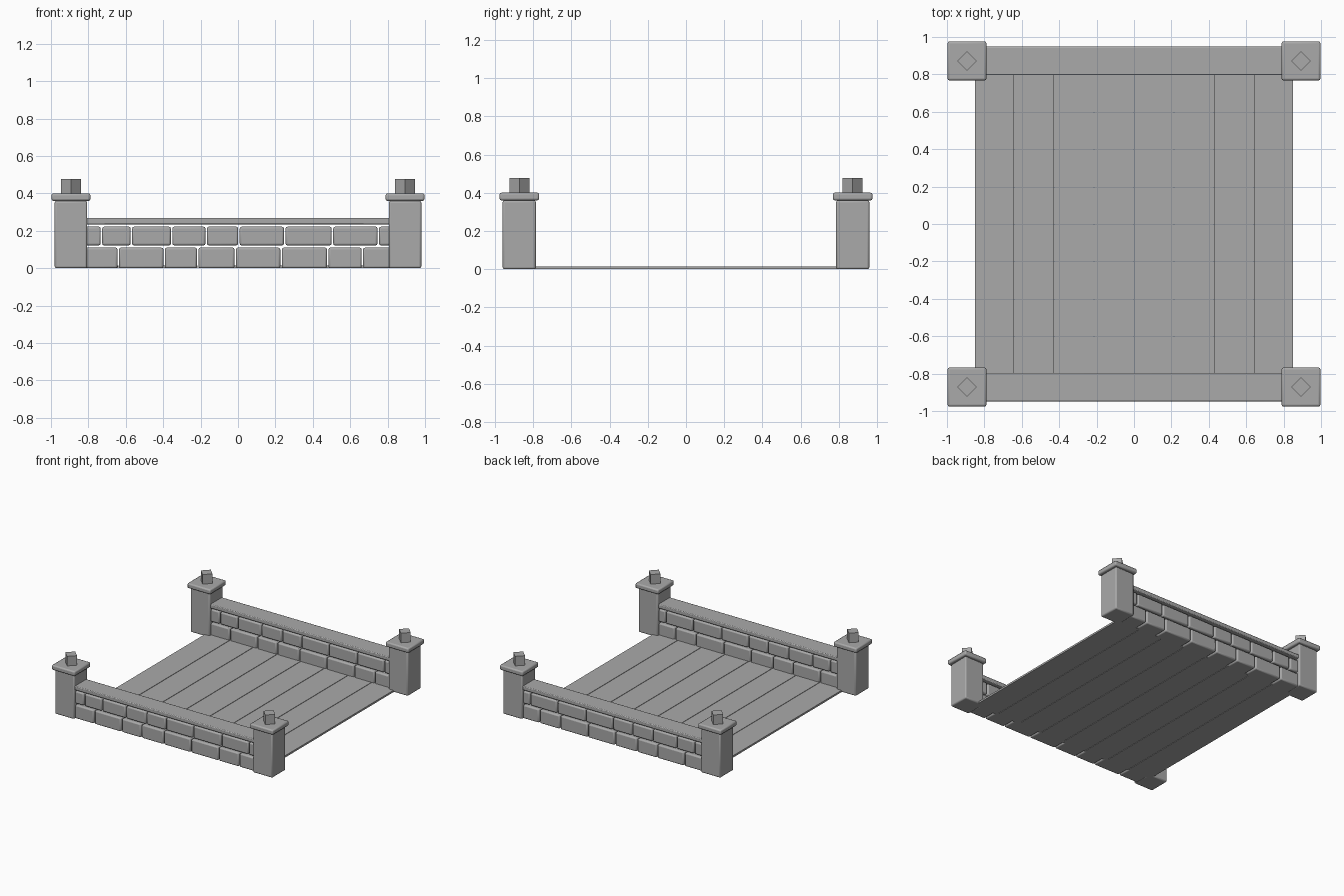
import bpy
import math

cube = bpy.data.objects.get("Cube")
if cube:
    bpy.data.objects.remove(cube, do_unlink=True)

# One plain stone grey for everything
stone = bpy.data.materials.new("stone_grey")
stone.use_nodes = True
GREY = (0.4, 0.4, 0.4, 1)
stone.diffuse_color = GREY
stone.node_tree.nodes["Principled BSDF"].inputs["Base Color"].default_value = GREY


def block(name, x, y, z, bevel=0.0, turn=0.0):
    """Box spanning the (low, high) pairs, with optional bevelled edges."""
    spans = (x, y, z)
    bpy.ops.mesh.primitive_cube_add(size=1, location=[(a + b) / 2 for a, b in spans])
    ob = bpy.context.object
    ob.name = name
    ob.scale = [b - a for a, b in spans]
    bpy.ops.object.transform_apply(location=False, rotation=False, scale=True)
    ob.rotation_euler.z = turn
    ob.data.materials.append(stone)
    if bevel:
        mod = ob.modifiers.new("bevel", "BEVEL")
        mod.width = bevel
        mod.segments = 2
        bpy.ops.object.shade_smooth_by_angle(angle=math.radians(30))
    return ob


def around(centre, half):
    return (centre - half, centre + half)


POST_X, WALL_Y = 0.893, 0.872
GAP = 0.004

# Corner posts with caps and turned square finials
for end, sy in (("front", -1), ("back", 1)):
    for side, sx in (("right", -1), ("left", 1)):
        x, y = sx * POST_X, sy * WALL_Y
        tag = f"{end}_{side}"
        block(f"post_{tag}", around(x, 0.087), around(y, 0.087), (0, 0.36), 0.01)
        block(f"post_cap_{tag}", around(x, 0.104), around(y, 0.104), (0.36, 0.4), 0.01)
        block(f"finial_{tag}", around(x, 0.037), around(y, 0.037), (0.395, 0.478),
              turn=math.pi / 4)

# Low brick walls, two staggered courses under a flat coping
courses = {
    "lower": ((0, 0.11), (-0.82, -0.64, -0.395, -0.215, -0.015, 0.23, 0.48, 0.665, 0.82)),
    "upper": ((0.122, 0.222), (-0.82, -0.73, -0.57, -0.355, -0.17, 0.005, 0.25, 0.505,
                               0.75, 0.82)),
}
for end, sy in (("front", -1), ("back", 1)):
    y = sy * WALL_Y
    for course, (z, joints) in courses.items():
        for i, (a, b) in enumerate(zip(joints, joints[1:])):
            block(f"brick_{end}_{course}_{i + 1}", (a + GAP, b - GAP), around(y, 0.066), z, 0.01)
    block(f"coping_{end}", (-0.82, 0.82), around(y, 0.076), (0.235, 0.268), 0.006)

# Floor of eight long planks
PLANKS, FLOOR_HALF = 8, 0.853
width = 2 * FLOOR_HALF / PLANKS
for i in range(PLANKS):
    a = -FLOOR_HALF + i * width
    block(f"plank_{i + 1}", (a + GAP / 2, a + width - GAP / 2), (-0.83, 0.83), (0, 0.015))
